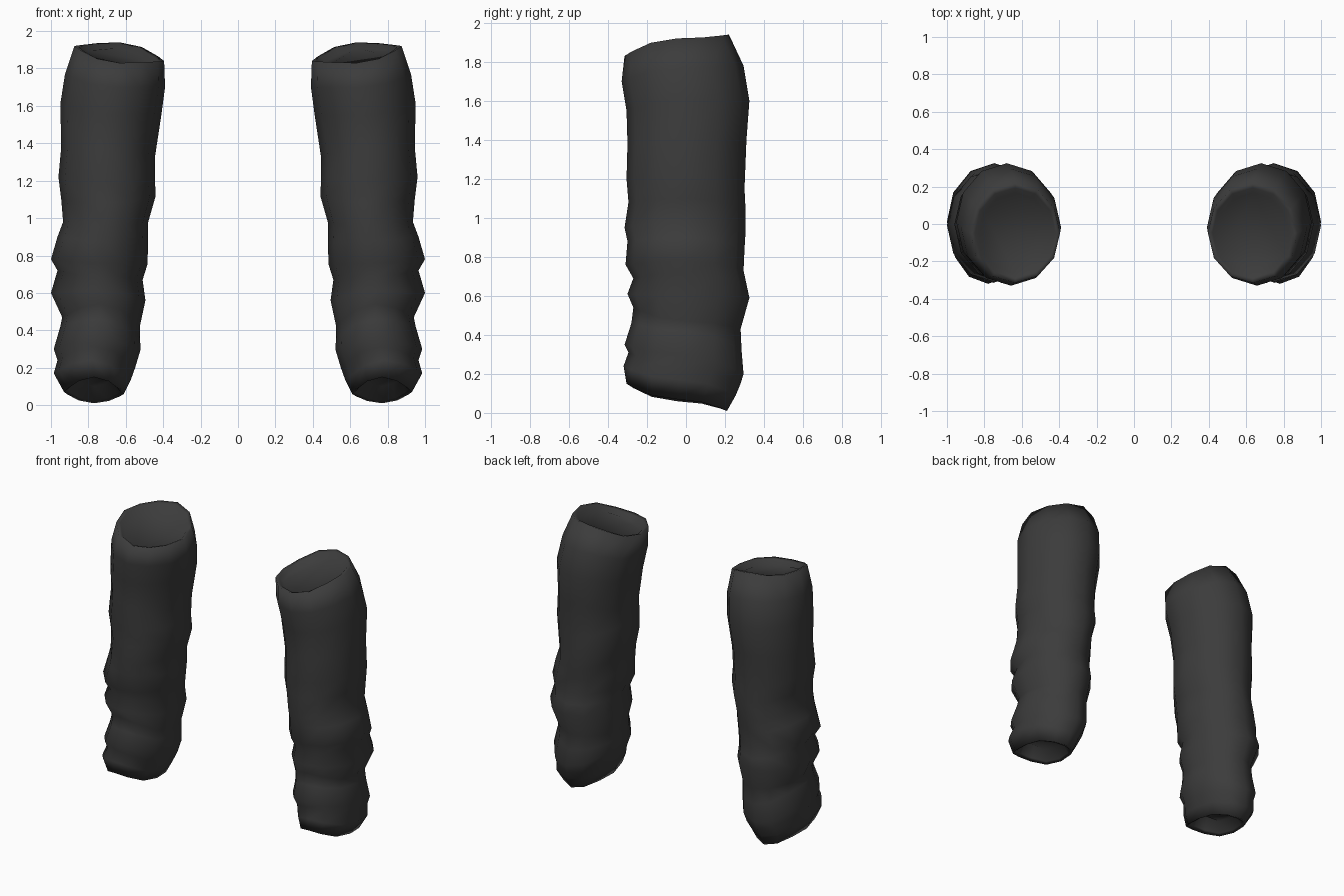
import bpy, bmesh, math

if "Cube" in bpy.data.objects:
    bpy.data.objects.remove(bpy.data.objects["Cube"])

SIDES = 12
# Silhouette of the +x sleeve on its four sides, bottom to top: (height, extent)
OUTER = [(.07, .93), (.17, .985), (.24, .965), (.30, .985), (.42, .95), (.47, .94),
         (.60, 1.0), (.72, .965), (.78, 1.0), (.90, .965), (.98, .935), (1.10, .945),
         (1.22, .96), (1.38, .945), (1.61, .95), (1.77, .925), (1.92, .875)]
INNER = [(.06, .61), (.13, .575), (.20, .55), (.30, .52), (.36, .525), (.42, .525),
         (.56, .495), (.67, .51), (.75, .485), (.86, .48), (.98, .48), (1.12, .44),
         (1.22, .445), (1.32, .445), (1.55, .41), (1.70, .39), (1.84, .395)]
FRONT = [(.15, -.305), (.24, -.32), (.31, -.295), (.35, -.315), (.46, -.28), (.54, -.27),
         (.61, -.30), (.69, -.27), (.76, -.31), (.88, -.30), (.95, -.315), (1.08, -.295),
         (1.20, -.305), (1.38, -.30), (1.55, -.305), (1.70, -.33), (1.83, -.315)]
BACK = [(.01, .21), (.09, .255), (.15, .28), (.20, .295), (.32, .285), (.43, .28),
        (.59, .325), (.66, .31), (.73, .295), (.84, .30), (.92, .305), (1.05, .305),
        (1.15, .30), (1.40, .31), (1.60, .325), (1.78, .295), (1.94, .22)]


def ring_points(outer, inner, front, back, scale=1.0, lift=0.0):
    """Tilted oval through four side points, optionally shrunk and shifted in height."""
    cx, cy = (outer[1] + inner[1]) / 2, (front[1] + back[1]) / 2
    rx, ry = (outer[1] - inner[1]) / 2 * scale, (back[1] - front[1]) / 2 * scale
    points = []
    for i in range(SIDES):
        a = math.tau * i / SIDES
        c, s = math.cos(a), math.sin(a)
        zx = outer[0] if c > 0 else inner[0]
        zy = back[0] if s > 0 else front[0]
        points.append((cx + rx * c, cy + ry * s, zx * c * c + zy * s * s + lift))
    return points


def make_sleeve(name, side, material):
    rows = list(zip(OUTER, INNER, FRONT, BACK))
    # Recessed bottom, wrinkled wall, then shallow dished top
    rings = [ring_points(*rows[0], .72, .09), ring_points(*rows[0], .88, .012)]
    rings += [ring_points(*r) for r in rows]
    rings += [ring_points(*rows[-1], .90, -.006), ring_points(*rows[-1], .80, -.03)]
    bm = bmesh.new()
    loops = [[bm.verts.new((x * side, y, z)) for x, y, z in ring] for ring in rings]
    for low, high in zip(loops, loops[1:]):
        for i in range(SIDES):
            j = (i + 1) % SIDES
            bm.faces.new((low[i], low[j], high[j], high[i]))
    bm.faces.new(loops[0])
    bm.faces.new(loops[-1])
    bmesh.ops.recalc_face_normals(bm, faces=bm.faces)
    for f in bm.faces:
        f.smooth = True
    mesh = bpy.data.meshes.new(name)
    bm.to_mesh(mesh)
    bm.free()
    mesh.materials.append(material)
    obj = bpy.data.objects.new(name, mesh)
    bpy.context.collection.objects.link(obj)


cloth = bpy.data.materials.new("charcoal_cloth")
cloth.diffuse_color = (.045, .045, .045, 1)
cloth.use_nodes = True
cloth.node_tree.nodes["Principled BSDF"].inputs["Base Color"].default_value = cloth.diffuse_color
make_sleeve("right_sleeve", 1, cloth)
make_sleeve("left_sleeve", -1, cloth)
